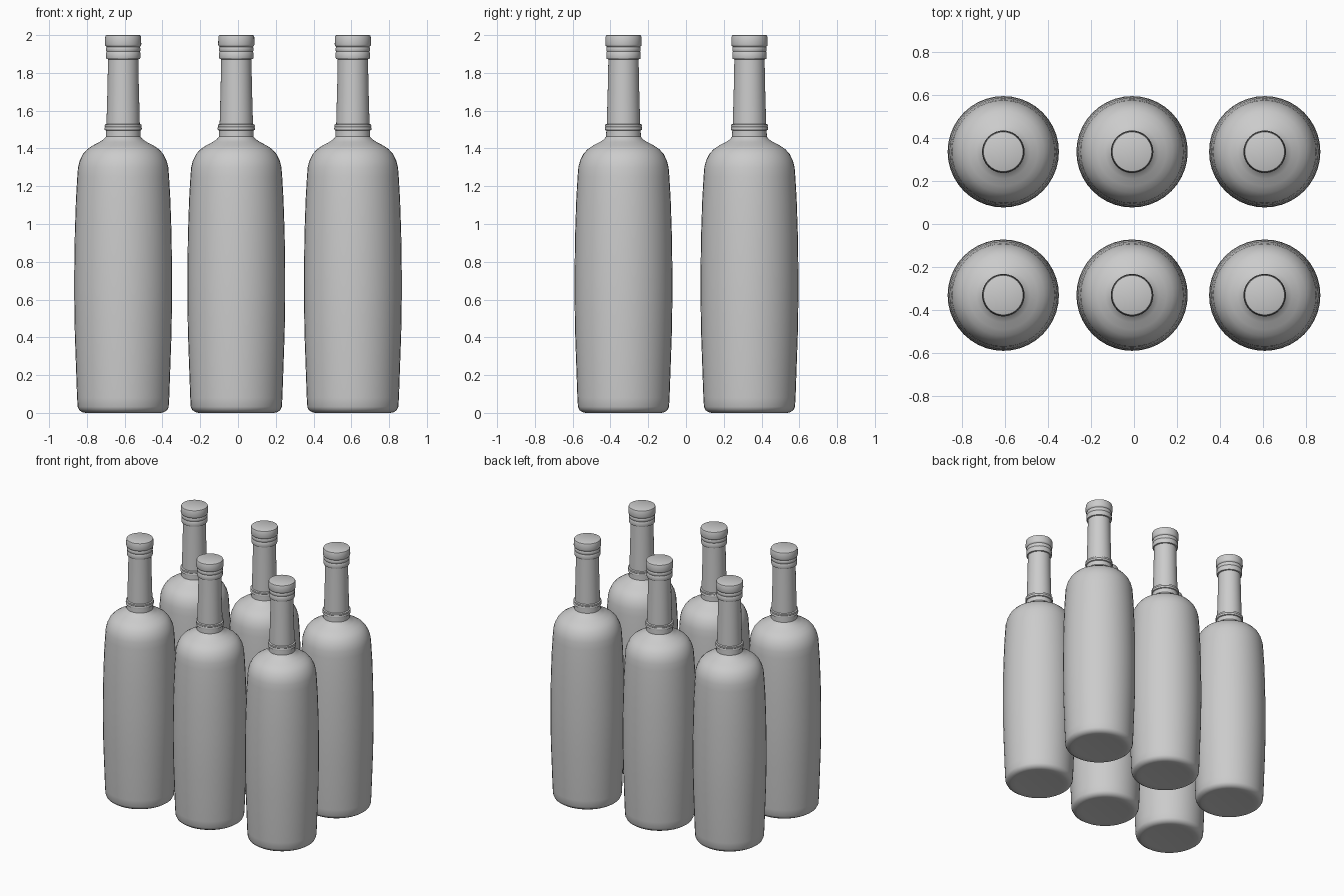
import bpy, bmesh, math

SIDES = 40

# Profiles as (radius, height)
BODY = [(0, 0.004), (0.17, 0.003), (0.2, 0), (0.217, 0.004), (0.233, 0.015), (0.241, 0.032),
        (0.244, 0.08), (0.25, 0.25), (0.256, 0.42), (0.259, 0.6), (0.259, 0.75),
        (0.256, 0.95), (0.25, 1.13), (0.243, 1.25), (0.239, 1.3), (0.23, 1.335),
        (0.213, 1.37), (0.19, 1.396), (0.16, 1.416), (0.125, 1.434),
        (0.104, 1.448), (0.092, 1.462), (0.091, 1.495)]
NECK = [(0.091, 1.495), (0.098, 1.498), (0.099, 1.508), (0.096, 1.514), (0.098, 1.518),
        (0.097, 1.526), (0.088, 1.53), (0.087, 1.58), (0.083, 1.72), (0.08, 1.872)]
CAP = [(0.08, 1.872), (0.089, 1.874), (0.091, 1.88), (0.091, 1.906), (0.088, 1.912),
       (0.091, 1.918), (0.091, 1.932), (0.088, 1.938), (0.094, 1.943),
       (0.096, 1.95), (0.095, 1.99), (0.092, 1.998), (0.088, 2.0), (0, 2.0)]


def lathe_mesh(name, profile):
    bm = bmesh.new()
    verts = [bm.verts.new((r, 0, z)) for r, z in profile]
    edges = [bm.edges.new(p) for p in zip(verts, verts[1:])]
    bmesh.ops.spin(bm, geom=verts + edges, cent=(0, 0, 0), axis=(0, 0, 1),
                   angle=math.tau, steps=SIDES, use_duplicate=False)
    bmesh.ops.remove_doubles(bm, verts=bm.verts, dist=0.0004)
    bmesh.ops.recalc_face_normals(bm, faces=bm.faces)
    # smooth everywhere except tight profile corners
    for f in bm.faces:
        f.smooth = True
    for e in bm.edges:
        if len(e.link_faces) == 2 and e.calc_face_angle() > math.radians(35):
            e.smooth = False
    mesh = bpy.data.meshes.new(name)
    bm.to_mesh(mesh)
    bm.free()
    return mesh


parts = {"bottle_body": lathe_mesh("bottle_body", BODY),
         "bottle_neck": lathe_mesh("bottle_neck", NECK),
         "bottle_cap": lathe_mesh("bottle_cap", CAP)}

# Two rows of three bottles
for row, y in enumerate((-0.331, 0.336)):
    for col, x in enumerate((-0.608, -0.009, 0.608)):
        for name, mesh in parts.items():
            ob = bpy.data.objects.new(f"{name}_{row * 3 + col + 1}", mesh)
            ob.location = (x, y, 0)
            bpy.context.collection.objects.link(ob)
